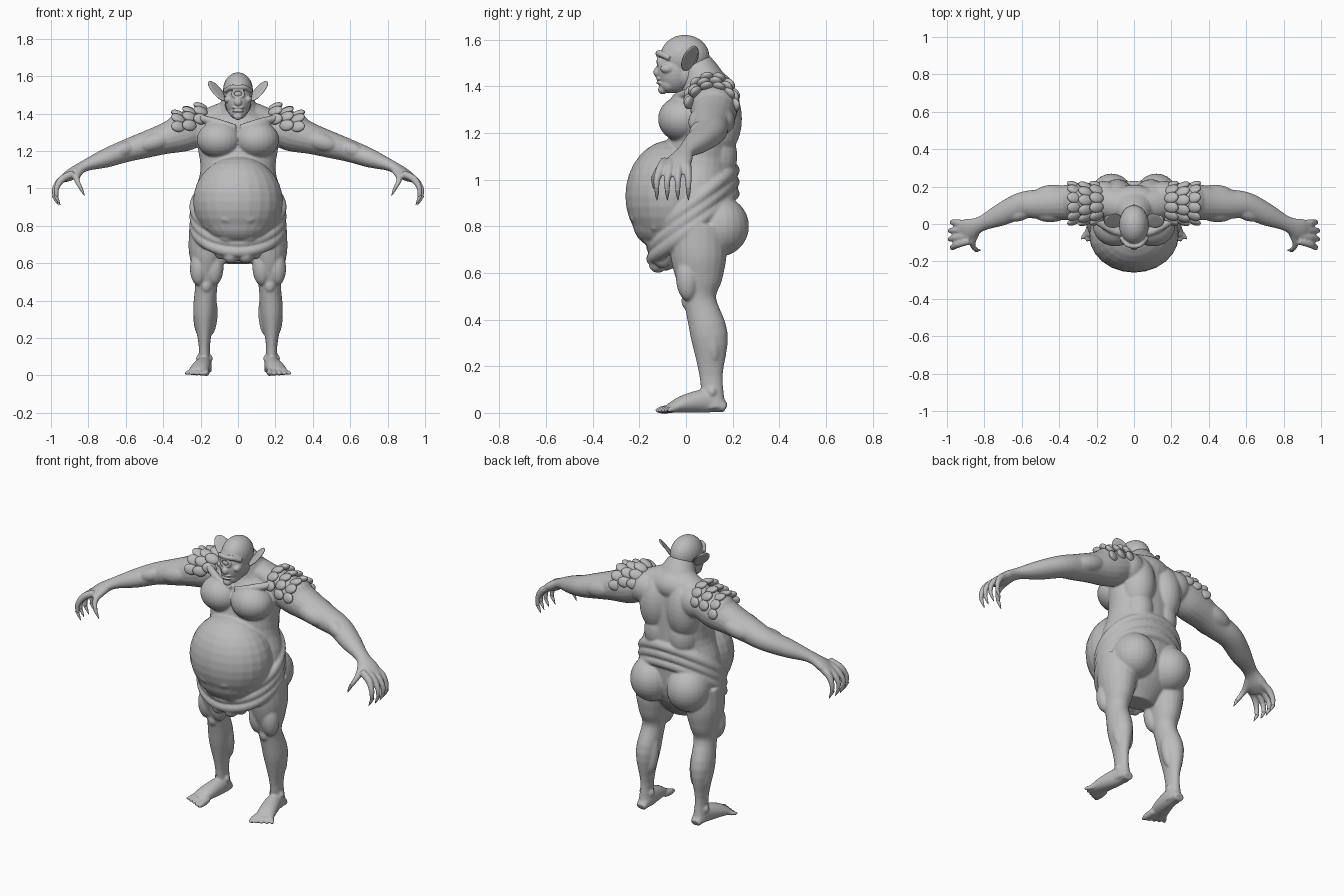
import bpy, bmesh, math
from mathutils import Vector, Matrix

old = bpy.data.objects.get("Cube")
if old:
    bpy.data.objects.remove(old, do_unlink=True)

shade = (.5, .5, .5, 1)
skin = bpy.data.materials.new("grey skin")
skin.use_nodes = True
skin.diffuse_color = shade
skin.node_tree.nodes["Principled BSDF"].inputs["Base Color"].default_value = shade


def blob(bm, centre, radii, turn=Matrix()):
    """Ellipsoid with an optional rotation."""
    matrix = Matrix.Translation(centre) @ turn @ Matrix.Diagonal(radii).to_4x4()
    bmesh.ops.create_uvsphere(bm, u_segments=24, v_segments=16, radius=1, matrix=matrix)


def muscle(bm, start, end, place, size, push):
    """Long ellipsoid lying along the bone from start to end, pushed off its axis."""
    bone = end - start
    turn = bone.to_track_quat("Z", "Y").to_matrix().to_4x4()
    centre = start + bone * place + Vector(push)
    blob(bm, centre, Vector((size, size, bone.length * .3)), turn)


def spline(before, start, end, after, t):
    """Catmull-Rom value between start and end."""
    slope_in, slope_out = (end - before) / 2, (after - start) / 2
    bend = 3 * (end - start) - 2 * slope_in - slope_out
    twist = 2 * (start - end) + slope_in + slope_out
    return start + t * (slope_in + t * (bend + t * twist))


def tube(bm, spots, widths, heights=None, closed=False, sides=20, steps=4):
    """Smooth elliptical loft through the spots."""
    points = [(*spot, w, h) for spot, w, h in zip(spots, widths, heights or widths)]
    count = len(points)

    def at(i):
        return points[i % count] if closed else points[max(0, min(count - 1, i))]

    path = []
    for i in range(count if closed else count - 1):
        for j in range(steps):
            group = zip(at(i - 1), at(i), at(i + 1), at(i + 2))
            path.append([spline(*values, j / steps) for values in group])
    if not closed:
        path.append(points[-1])
    centres = [Vector(p[:3]) for p in path]
    total = len(centres)
    span = centres[-1] - centres[0]
    upright = not closed and abs(span.z) > span.length * .6
    reference = Vector((0, 1, 0)) if upright else Vector((0, 0, 1))
    rings = []
    for i, centre in enumerate(centres):
        ahead = centres[(i + 1) % total] if closed else centres[min(i + 1, total - 1)]
        behind = centres[i - 1] if closed else centres[max(i - 1, 0)]
        along = (ahead - behind).normalized()
        side = along.cross(reference).normalized()
        across, up = side * path[i][-2], side.cross(along) * path[i][-1]
        angles = [math.tau * k / sides for k in range(sides)]
        rings.append([bm.verts.new(centre + across * math.cos(a) + up * math.sin(a)) for a in angles])
    faces = []
    for i in range(total if closed else total - 1):
        ring, following = rings[i], rings[(i + 1) % total]
        for k in range(sides):
            faces.append(bm.faces.new((ring[k - 1], ring[k], following[k], following[k - 1])))
    if not closed:
        faces += [bm.faces.new(rings[0][::-1]), bm.faces.new(rings[-1])]
    bmesh.ops.recalc_face_normals(bm, faces=faces)


def finish(bm, name, mirror=True, voxel=None, modifiers=()):
    """Turn the bmesh into an object; mirror it, fuse it and smooth it."""
    mesh = bpy.data.meshes.new(name)
    bm.to_mesh(mesh)
    bm.free()
    mesh.materials.append(skin)
    mesh.shade_smooth()
    obj = bpy.data.objects.new(name, mesh)
    bpy.context.collection.objects.link(obj)
    stack = list(modifiers)
    if mirror:
        stack.append(("MIRROR", {"use_mirror_merge": False}))
    if voxel:
        stack.append(("REMESH", {"mode": "VOXEL", "voxel_size": voxel, "use_smooth_shade": True}))
        stack.append(("SMOOTH", {"factor": .5, "iterations": 4}))
    bpy.context.view_layer.objects.active = obj
    for kind, settings in stack:
        modifier = obj.modifiers.new(kind.title(), kind)
        for key, value in settings.items():
            setattr(modifier, key, value)
        bpy.ops.object.modifier_apply(modifier=modifier.name)


# Joints of the model's left half
shoulder, elbow = Vector((.28, .12, 1.3)), Vector((.6, .1, 1.2))
wrist, knuckles = Vector((.82, 0, 1.12)), Vector((.93, -.05, 1.05))
hip, knee = Vector((.16, .05, .8)), Vector((.17, .06, .48))
calf, ankle = Vector((.18, .1, .33)), Vector((.18, .11, .1))

# Torso core, from crotch to neck
body = bmesh.new()
core_heights = (.6, .75, .95, 1.1, 1.3, 1.4, 1.5)
core_centres = (.03, .04, .05, .06, .08, .08, .04)
tube(body, spots=[(0, y, z) for y, z in zip(core_centres, core_heights)],
     widths=(.1, .23, .24, .2, .22, .13, .07), heights=(.07, .15, .16, .15, .12, .1, .07), sides=32)
# Belly, sagging lower belly and hanging flesh
blob(body, centre=(0, -.06, .93), radii=(.24, .2, .24))
blob(body, centre=(0, -.1, .82), radii=(.18, .13, .12))
blob(body, centre=(0, -.09, .67), radii=(.1, .06, .06))
blob(body, centre=(.04, -.12, .64), radii=(.04, .04, .04))
blob(body, centre=(.09, -.1, .67), radii=(.04, .04, .05))
for row in range(3):
    sag = Vector((0, .03, -.05)) * row
    blob(body, Vector((.05, -.21, .84)) + sag, radii=(.05, .03, .03))
    blob(body, Vector((.13, -.16, .85)) + sag, radii=(.05, .03, .03))
# Skin rolls, sloping from the small of the back to the groin
for row in range(3):
    angles = [math.tau * k / 16 for k in range(16)]
    middle = Vector((0, .03, .8 + row * .05))
    slope = Vector((0, .17, .14))
    wide = Vector((.23, 0, 0))
    loop = [middle + wide * math.cos(a) + slope * math.sin(a) for a in angles]
    tube(body, loop, widths=[.03] * len(loop), closed=True)
# Chest, back muscles, hump and buttocks
blob(body, centre=(.1, -.01, 1.26), radii=(.12, .11, .1))
blob(body, centre=(.09, .13, 1.26), radii=(.1, .11, .17))
blob(body, centre=(.08, .11, 1.1), radii=(.09, .11, .14))
blob(body, centre=(.16, .15, 1.33), radii=(.09, .08, .09))
blob(body, centre=(0, .1, 1.38), radii=(.15, .11, .09))
blob(body, centre=(.12, .14, .8), radii=(.12, .13, .13))
# Trapezius and collar bone
tube(body, spots=[(0, .08, 1.42), (.13, .11, 1.38), shoulder], widths=(.08, .08, .08), heights=(.07, .06, .07))
tube(body, spots=[(.01, -.05, 1.33), (.1, -.04, 1.35), (.22, .03, 1.38)], widths=(.01, .02, .02))

# Arm down to the knuckles
upper_arm = [shoulder.lerp(elbow, t) for t in (-.3, 0, .4, .7, 1)]
forearm = [elbow.lerp(wrist, .5), wrist, wrist.lerp(knuckles, .6), knuckles]
tube(body, upper_arm + forearm, widths=(.09, .1, .09, .08, .07, .06, .04, .06, .05),
     heights=(.08, .1, .08, .07, .06, .05, .03, .03, .02))
muscle(body, shoulder, elbow, place=.05, size=.1, push=(0, 0, .01))
muscle(body, shoulder, elbow, place=.5, size=.05, push=(0, -.05, 0))
muscle(body, shoulder, elbow, place=.5, size=.05, push=(0, .05, 0))
muscle(body, elbow, wrist, place=0, size=.04, push=(0, -.04, .01))

# Fingers and thumb with hooked claws
claws = bmesh.new()


def digit(spots):
    tube(body, spots, widths=(.02, .02, .015, .011), sides=12)
    tip, hook = Vector(spots[-1]), Vector((-.02, 0, -.04))
    tube(claws, [tip - hook * .3, tip + hook * .3, tip + hook], widths=(.01, .008, .001), sides=12)


for finger in range(4):
    root_y, tip_y = -.03 * finger, .01 - .045 * finger
    reach = .985 - .01 * abs(finger - 1.5)
    digit([(.88, root_y, 1.08), (.94, (root_y + tip_y) / 2, 1.05), (reach, tip_y, 1), (reach, tip_y, .95)])
    blob(body, centre=(.94, (root_y + tip_y) / 2, 1.05), radii=(.02, .02, .02))
digit([wrist, (.86, -.08, 1.07), (.86, -.12, 1.04), (.84, -.14, 1)])

# Leg from hip to heel
thigh = [hip.lerp(knee, t) for t in (0, .4, .7, 1)]
shin = [calf, calf.lerp(ankle, .75), Vector((.18, .12, .02))]
tube(body, thigh + shin, widths=(.1, .1, .08, .06, .06, .03, .04),
     heights=(.12, .12, .1, .07, .08, .05, .05))
for side in (-1, 1):
    muscle(body, hip, knee, place=.7, size=.05, push=(side * .04, -.05, 0))
    muscle(body, knee, ankle, place=.4, size=.035, push=(side * .03, .03, 0))
    blob(body, ankle + Vector((side * .03, 0, -.01)), radii=(.015, .02, .02))
blob(body, knee - Vector((0, .05, 0)), radii=(.03, .03, .04))
# Foot and toes, resting on the ground
foot = [(.18, .17, .02), (.18, .1, .05), (.2, 0, .04), (.22, -.07, .02)]
tube(body, foot, widths=(.03, .04, .05, .05), heights=[spot[-1] for spot in foot])
for toe in range(5):
    thick = .018 - .0015 * toe
    base = Vector((.17 + .02 * toe, -.04, .02))
    tip = base + Vector((.008 * toe, -.09 + .012 * toe, -.01))
    tube(body, [base, base.lerp(tip, .6), tip], widths=(thick, thick, thick / 2), sides=12)
finish(body, "body", voxel=.0065)
finish(claws, "claws")

# Head: skull, face, jaw, neck, cheek, nose, lips and chin
head = bmesh.new()
blob(head, centre=(0, -.005, 1.525), radii=(.08, .106, .095))
blob(head, centre=(0, -.045, 1.47), radii=(.07, .08, .1))
blob(head, centre=(0, -.07, 1.41), radii=(.05, .045, .04))
blob(head, centre=(0, .01, 1.45), radii=(.07, .08, .07))
blob(head, centre=(.055, -.08, 1.475), radii=(.02, .03, .02))
blob(head, centre=(0, -.125, 1.46), radii=(.02, .015, .02))
blob(head, centre=(0, -.1, 1.385), radii=(.025, .02, .02))
for lip in (1.415, 1.432):
    blob(head, centre=(0, -.113, lip), radii=(.033, .015, .008))
# Brow ridge and lids around the single eye
tube(head, spots=[(0, -.12, 1.54), (.035, -.11, 1.54), (.07, -.07, 1.52)], widths=(.012, .014, .012))
socket = Vector((0, -.117, 1.505))
for k in range(16):
    a = math.tau * k / 16
    blob(head, socket + Vector((.03 * math.cos(a), 0, .02 * math.sin(a))), radii=(.008, .01, .007))
finish(head, "head", voxel=.004)

eye = bmesh.new()
blob(eye, socket + Vector((0, .01, 0)), radii=(.025, .02, .02))
finish(eye, "eye", mirror=False)

# Ears: a leaf-shaped rim around a cupped middle
ears = bmesh.new()
middle, length, breadth = Vector((.115, .015, 1.52)), Vector((.045, .015, .055)), Vector((.02, -.035, -.01))
hollow = Vector((-.02, .02, 0))
hub = ears.verts.new(middle + hollow)
angles = [math.tau * k / 12 for k in range(12)]
rim = [length * math.cos(a) + breadth * math.sin(a) for a in angles]
outer = [ears.verts.new(middle + p) for p in rim]
inner = [ears.verts.new(middle + hollow * .7 + p * .7) for p in rim]
for k in range(len(rim)):
    ears.faces.new((outer[k - 1], outer[k], inner[k], inner[k - 1]))
    ears.faces.new((inner[k - 1], inner[k], hub))
bmesh.ops.recalc_face_normals(ears, faces=ears.faces)
finish(ears, "ears", modifiers=(("SOLIDIFY", {"thickness": .012, "offset": 0}), ("SUBSURF", {"levels": 2})))

# Overlapping horny scales over the shoulders
scales = bmesh.new()
for row in range(3):
    for k in range(6):
        a = math.radians(12 + 30 * k + 8 * (row % 2))
        centre = Vector((.2 + .06 * row, .11, 1.34 - .02 * row))
        outward = Vector((0, math.cos(a), math.sin(a)))
        turn = Matrix.Rotation(a - math.pi / 2, 4, "X") @ Matrix.Rotation(-.4, 4, "Y")
        blob(scales, centre + outward * .1, Vector((.04, .03, .018)), turn)
finish(scales, "shoulder_scales")
